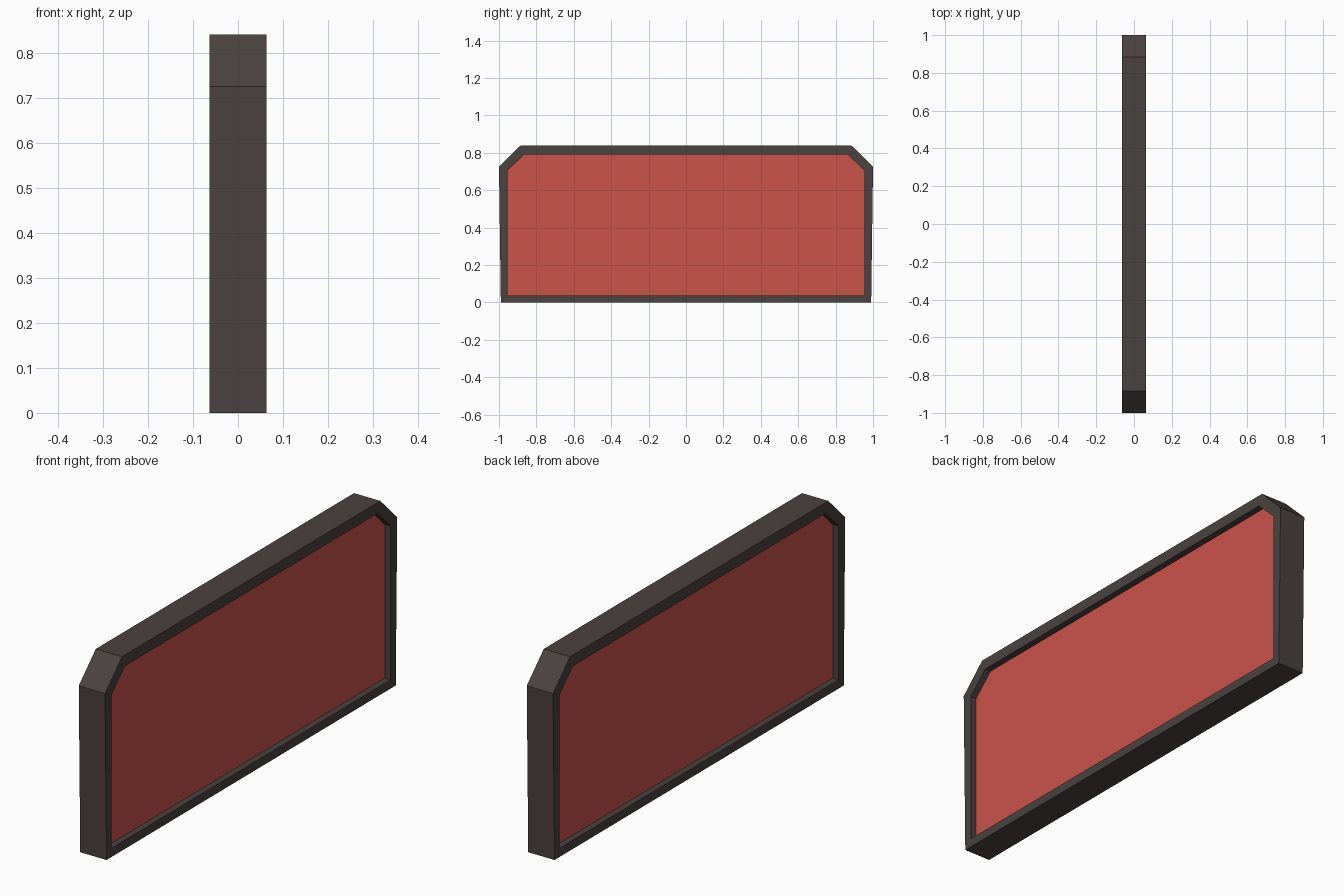
import bpy
import bmesh

cube = bpy.data.objects.get("Cube")
if cube:
    bpy.data.objects.remove(cube, do_unlink=True)

HALF_WIDTH = 0.063   # half thickness of the frame
PANEL_HALF = 0.035   # half thickness of the recessed panel


def material(name, rgb):
    mat = bpy.data.materials.new(name)
    mat.use_nodes = True
    mat.diffuse_color = (*rgb, 1)
    mat.node_tree.nodes["Principled BSDF"].inputs["Base Color"].default_value = (*rgb, 1)
    return mat


def mirrored(half):
    """Close a right-hand (y, z) profile with its mirror image."""
    return half + [(-y, z) for y, z in reversed(half)]


def finish(name, bm, mat):
    bmesh.ops.recalc_face_normals(bm, faces=bm.faces)
    mesh = bpy.data.meshes.new(name)
    bm.to_mesh(mesh)
    bm.free()
    mesh.materials.append(mat)
    obj = bpy.data.objects.new(name, mesh)
    bpy.context.collection.objects.link(obj)
    return obj


def loop(bm, profile, x):
    return [bm.verts.new((x, y, z)) for y, z in profile]


def bridge(bm, a, b):
    for i in range(len(a)):
        j = (i + 1) % len(a)
        bm.faces.new((a[i], a[j], b[j], b[i]))


outer = mirrored([(0.99, 0), (1.0, 0.725), (0.884, 0.84)])
inner = mirrored([(0.955, 0.038), (0.955, 0.704), (0.864, 0.792)])

# Frame: a ring with chamfered top corners
bm = bmesh.new()
rings = [loop(bm, outer, -HALF_WIDTH), loop(bm, outer, HALF_WIDTH),
         loop(bm, inner, HALF_WIDTH), loop(bm, inner, -HALF_WIDTH)]
for k in range(4):
    bridge(bm, rings[k], rings[(k + 1) % 4])
finish("frame", bm, material("dark warm grey", (0.068, 0.054, 0.051)))

# Panel: recessed on both sides of the frame
bm = bmesh.new()
sides = [loop(bm, inner, x) for x in (-PANEL_HALF, PANEL_HALF)]
for side in sides:
    bm.faces.new(side)
finish("panel", bm, material("muted red", (0.60, 0.087, 0.071)))
